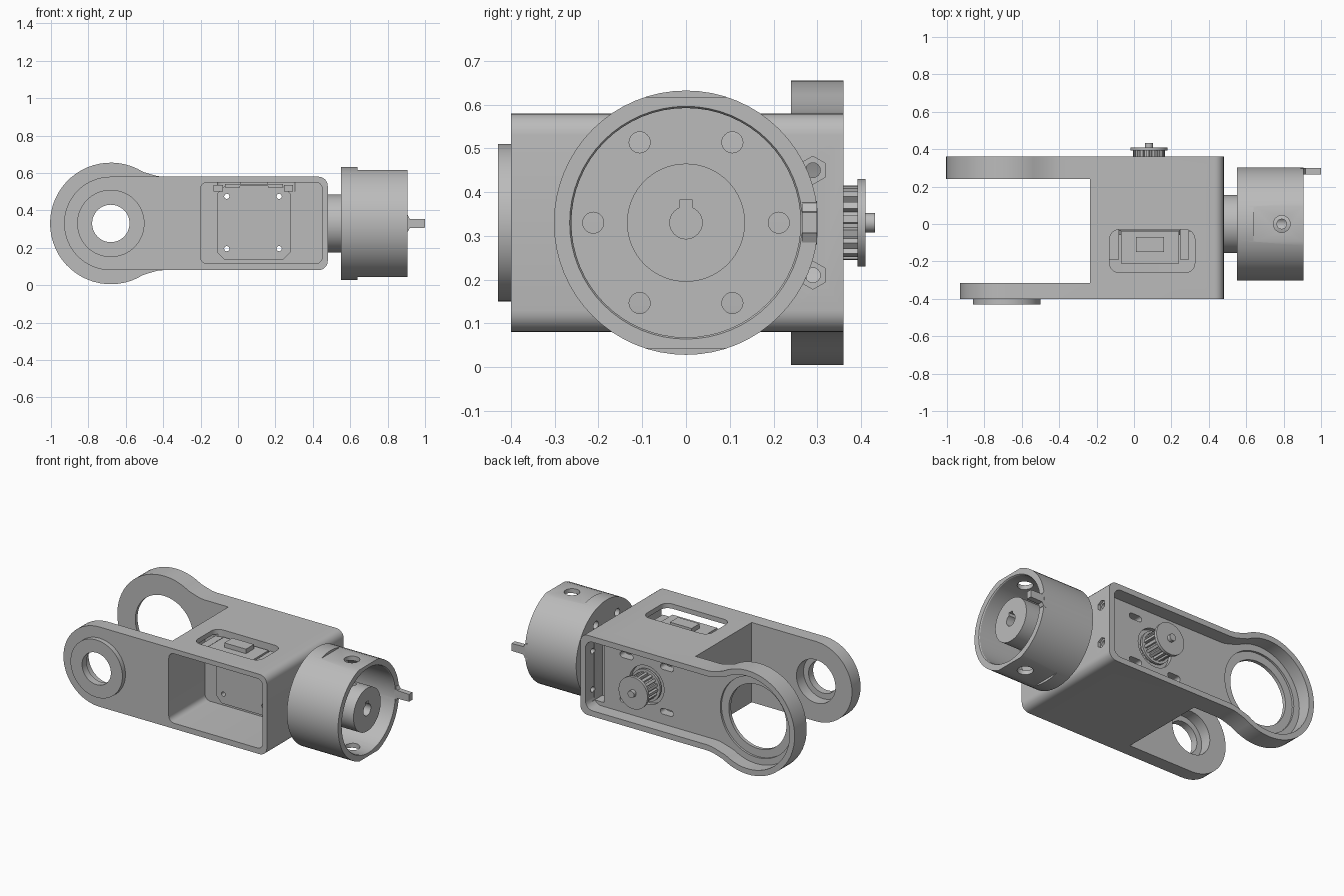
import bpy, bmesh
from math import sin, cos, pi, radians
from mathutils import Matrix, Vector

old = bpy.data.objects.get("Cube")
if old:
    bpy.data.objects.remove(old)

grey = bpy.data.materials.new("plain grey")
grey.use_nodes = True
COLOUR = (0.5, 0.5, 0.5, 1)
grey.diffuse_color = COLOUR
grey.node_tree.nodes["Principled BSDF"].inputs["Base Color"].default_value = COLOUR

MID = 0.33      # height of the centre line
EYE = -0.68     # x of the arm joints


def finish(name, bm):
    bmesh.ops.recalc_face_normals(bm, faces=bm.faces)
    mesh = bpy.data.meshes.new(name)
    bm.to_mesh(mesh)
    bm.free()
    mesh.materials.append(grey)
    obj = bpy.data.objects.new(name, mesh)
    bpy.context.collection.objects.link(obj)
    return obj


def prism(name, pts, y0, y1):
    """Extrude an x-z outline along y."""
    bm = bmesh.new()
    face = bm.faces.new([bm.verts.new((x, y0, z)) for x, z in pts])
    ext = bmesh.ops.extrude_face_region(bm, geom=[face])
    verts = [g for g in ext["geom"] if isinstance(g, bmesh.types.BMVert)]
    bmesh.ops.translate(bm, verts=verts, vec=(0, y1 - y0, 0))
    return finish(name, bm)


def box(name, x0, x1, y0, y1, z0, z1):
    return prism(name, [(x0, z0), (x1, z0), (x1, z1), (x0, z1)], y0, y1)


def rod(name, axis, start, length, r, sides=64, r2=None):
    """Cylinder or cone growing from start along an axis."""
    d = Vector({"x": (1, 0, 0), "y": (0, 1, 0), "z": (0, 0, 1)}[axis])
    m = Matrix.Translation(Vector(start) + d * length / 2) @ d.to_track_quat("Z", "Y").to_matrix().to_4x4()
    bm = bmesh.new()
    bmesh.ops.create_cone(bm, cap_ends=True, segments=sides, radius1=r,
                          radius2=r if r2 is None else r2, depth=length, matrix=m)
    return finish(name, bm)


def combine(obj, others, op="DIFFERENCE"):
    for o in others:
        mod = obj.modifiers.new("bool", "BOOLEAN")
        mod.operation, mod.solver, mod.object = op, "EXACT", o
        bpy.context.view_layer.objects.active = obj
        bpy.ops.object.modifier_apply(modifier=mod.name)
        bpy.data.objects.remove(o)


def arc(cx, cz, r, a0, a1, n):
    return [(cx + r * cos(radians(a0 + (a1 - a0) * i / n)),
             cz + r * sin(radians(a0 + (a1 - a0) * i / n))) for i in range(n + 1)]


def rounded(x0, x1, z0, z1, r, n=6):
    return (arc(x1 - r, z0 + r, r, -90, 0, n) + arc(x1 - r, z1 - r, r, 0, 90, n)
            + arc(x0 + r, z1 - r, r, 90, 180, n) + arc(x0 + r, z0 + r, r, 180, 270, n))


def arm_outline(d, x1):
    """Wide arm eye flowing into the straight body, inset by d."""
    h = 0.25 - d
    flare = [(-0.40, h), (-0.43, h + 0.003), (-0.46, h + 0.011)]
    return (arc(x1 - 0.05, MID - h + 0.05, 0.05, -90, 0, 6)
            + arc(x1 - 0.05, MID + h - 0.05, 0.05, 0, 90, 6)
            + [(x, MID + z) for x, z in flare]
            + arc(EYE, MID, 0.325 - d, 58, 302, 40)
            + [(x, MID - z) for x, z in reversed(flare)])


# Fork body: straight front arm, flared rear arm
front = (arc(0.43, 0.13, 0.05, -90, 0, 6) + arc(0.43, 0.53, 0.05, 0, 90, 6)
         + arc(EYE, MID, 0.25, 90, 270, 32))
body = prism("fork_body", front, -0.40, 0.36)
combine(body, [box("gap", -1.2, -0.235, -0.315, 0.24, -0.2, 1)])
combine(body, [prism("rear_arm", arm_outline(0, 0.48), 0.24, 0.36),
               rod("boss", "y", (EYE, -0.43, MID), 0.06, 0.18)], "UNION")

# Joint holes, belt recess, motor bay and top window
combine(body, [
    prism("belt_recess", arm_outline(0.035, 0.445), 0.275, 0.5),
    rod("rear_hole", "y", (EYE, 0.1, MID), 0.4, 0.20),
    rod("rear_seat", "y", (EYE, 0.262, MID), 0.2, 0.25),
    rod("front_hole", "y", (EYE, -0.6, MID), 0.4, 0.10),
    rod("front_seat", "y", (EYE, -0.385, MID), 0.2, 0.135),
    prism("motor_bay", rounded(-0.20, 0.45, 0.115, 0.55, 0.035), -0.6, -0.04),
    rod("pulley_well", "y", (0.08, 0.25, MID), 0.1, 0.12),
    box("nut_pocket", 0.375, 0.44, 0.20, 0.3, 0.14, 0.52),
])
window = prism("window", rounded(-0.13, 0.325, -0.26, -0.03, 0.05), -0.7, -0.5)
window.data.transform(Matrix(((1, 0, 0, 0), (0, 0, 1, 0), (0, -1, 0, 0), (0, 0, 0, 1))))
combine(body, [window])

cutters = []
for z in (0.21, 0.45):
    cutters += [rod("nut", "x", (0.465, 0.29, z), 0.1, 0.032, 6),
                rod("bolt", "x", (0.40, 0.29, z), 0.2, 0.017, 16)]
for x in (-0.06, 0.22):
    for z in (0.195, 0.475):
        cutters += [prism("slot", rounded(x - 0.045, x + 0.045, z - 0.018, z + 0.018, 0.0175), 0.22, 0.3),
                    rod("screw", "y", (x, -0.1, z), 0.5, 0.014, 16)]
combine(body, cutters)

# Motor end plate with chamfered corners
plate = prism("motor_plate", rounded(-0.11, 0.28, 0.135, 0.53, 0.04, 1), -0.06, -0.035)
combine(plate, [rod("screw", "y", (x, -0.1, z), 0.1, 0.014, 16)
                for x in (-0.06, 0.22) for z in (0.195, 0.475)])

# Motor connector below the window
box("connector_base", -0.07, 0.24, -0.21, -0.04, 0.53, 0.542)
box("connector_block", 0.01, 0.16, -0.15, -0.07, 0.54, 0.57)
for i, x in enumerate((-0.13, 0.245)):
    box(f"bay_post_{i}", x, x + 0.05, -0.19, -0.03, 0.50, 0.535)
for i, x in enumerate((-0.03, 0.20)):
    box(f"bay_tab_{i}", x - 0.04, x + 0.04, -0.21, -0.04, 0.522, 0.542)

# Belt pulley on the rear
teeth = [(0.08 + r * cos(i * pi / 32 + o), MID + r * sin(i * pi / 32 + o))
         for i in range(0, 64, 4) for r, o in ((0.085, 0), (0.085, 0.2), (0.07, 0.24), (0.07, 0.36))]
prism("pulley_teeth", teeth, 0.25, 0.395)
rod("pulley_inner_flange", "y", (0.08, 0.27, MID), 0.015, 0.10)
rod("pulley_outer_flange", "y", (0.08, 0.392, MID), 0.018, 0.10)
rod("motor_shaft", "y", (0.08, 0.24, MID), 0.192, 0.022, 24)

# Output neck and cup
rod("neck", "x", (0.47, 0, MID), 0.085, 0.155)
cup = rod("cup", "x", (0.55, 0, MID), 0.355, 0.302)
combine(cup, [rod("hollow", "x", (0.61, 0, MID), 0.5, 0.262),
              rod("lip", "x", (0.893, 0, MID), 0.03, 0.258, 64, 0.278),
              box("top_flat", 0.64, 1, -0.4, 0.4, MID + 0.287, 1),
              box("bottom_flat", 0.64, 1, -0.4, 0.4, -0.4, MID - 0.287),
              rod("side_holes", "z", (0.79, 0, -0.2), 1.0, 0.045, 32)])
combine(cup, [rod("disc_hole", "x", (0.5, 0.212 * cos(i * pi / 3), MID + 0.212 * sin(i * pi / 3)), 0.2, 0.024, 24)
              for i in range(6)])

# Keyed hub inside the cup
hub = rod("hub", "x", (0.60, 0, MID), 0.295, 0.135)
combine(hub, [rod("bore", "x", (0.65, 0, MID), 0.4, 0.037, 32),
              box("keyway", 0.65, 1, -0.015, 0.015, MID, MID + 0.052),
              rod("set_screw_hole", "z", (0.79, 0, MID), 0.3, 0.026, 24)])

# Stop tab on the cup rim
tab = [(0.89, MID - 0.05), (0.907, MID - 0.045), (0.918, MID - 0.025), (1, MID - 0.023)]
prism("stop_tab", tab + [(x, 2 * MID - z) for x, z in reversed(tab)], 0.265, 0.299)

# Smooth round faces, keep edges sharp
bpy.ops.object.select_all(action="DESELECT")
for o in bpy.context.scene.objects:
    if o.type == "MESH" and grey.name in o.data.materials:
        o.select_set(True)
        bpy.context.view_layer.objects.active = o
bpy.ops.object.shade_smooth_by_angle(angle=radians(30))
